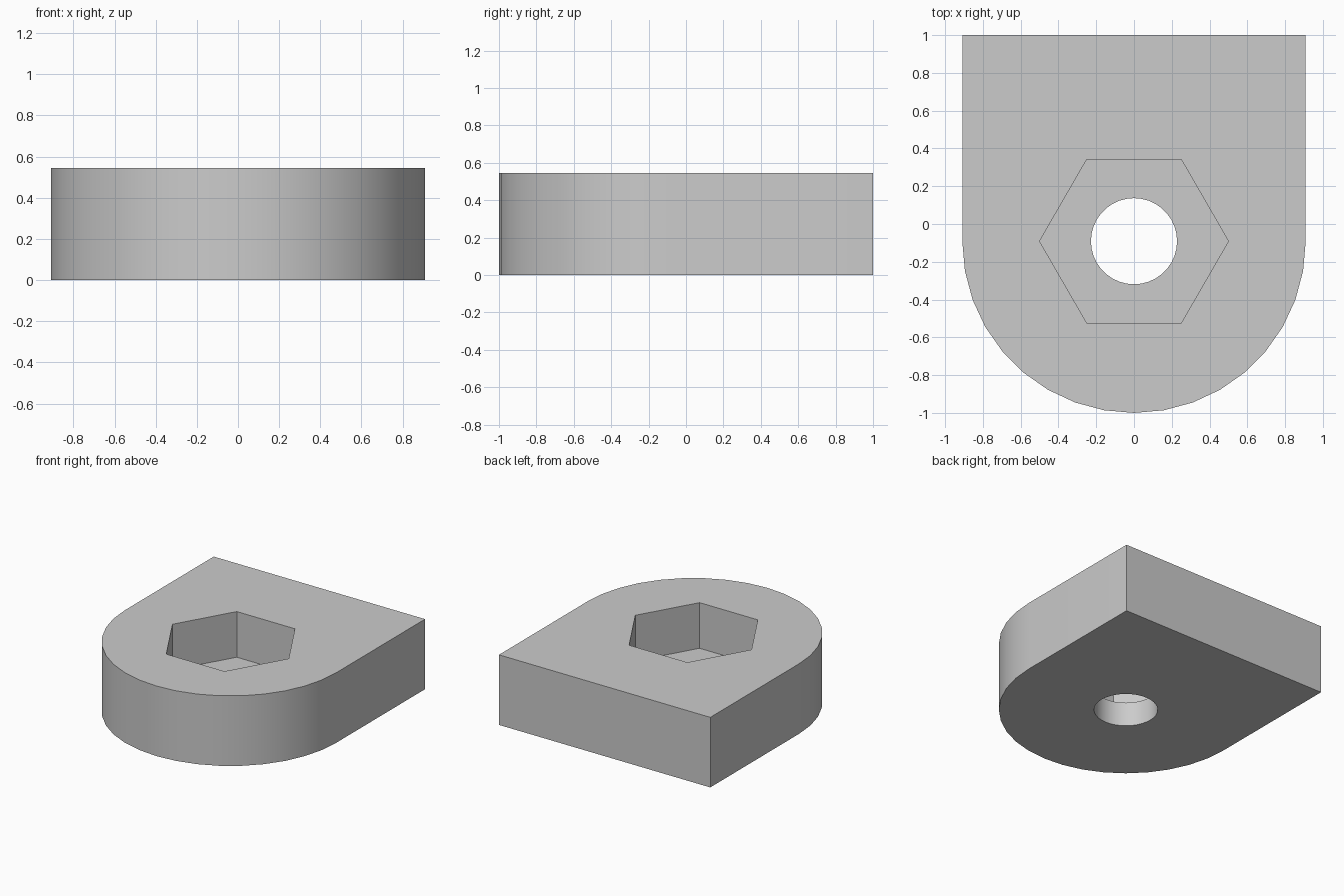
import bpy
import bmesh
from math import radians, cos, sin

default = bpy.data.objects.get("Cube")
if default:
    bpy.data.objects.remove(default, do_unlink=True)

HEIGHT = 0.545
FLOOR = 0.19        # bottom of the hexagonal pocket
RADIUS = 0.909
CENTRE_Y = RADIUS - 1


def arc(radius, start, end, steps):
    """Points along an arc around the bore axis, both ends included."""
    angles = [radians(start + (end - start) * i / steps) for i in range(steps + 1)]
    return [(radius * cos(a), CENTRE_Y + radius * sin(a)) for a in angles]


def tube(bm, points, low, high):
    """Vertical wall around a closed profile; returns its lower and upper edges."""
    rings = [[bm.verts.new((x, y, z)) for x, y in points] for z in (low, high)]
    edges = [[bm.edges.new((r[i - 1], r[i])) for i in range(len(r))] for r in rings]
    bm_low, bm_high = rings
    for i in range(len(points)):
        bm.faces.new((bm_low[i - 1], bm_low[i], bm_high[i], bm_high[i - 1]))
    return edges


def fill(bm, outer, inner):
    """Flat face between an outer outline and a hole."""
    bmesh.ops.triangle_fill(bm, edges=outer + inner, use_beauty=True)


bm = bmesh.new()

# Outer wall: half-round front, square back
outline = arc(RADIUS, 180, 360, 18) + [(RADIUS, 1), (-RADIUS, 1)]
body_low, body_high = tube(bm, outline, 0, HEIGHT)

# Hexagonal pocket and round through-hole
hex_low, hex_high = tube(bm, arc(0.5, 0, 360, 6)[:-1], FLOOR, HEIGHT)
bore_low, bore_high = tube(bm, arc(0.228, 0, 360, 36)[:-1], 0, FLOOR)

# Top, pocket floor and underside
fill(bm, body_high, hex_high)
fill(bm, hex_low, bore_high)
fill(bm, body_low, bore_low)
bmesh.ops.recalc_face_normals(bm, faces=bm.faces)

mesh = bpy.data.meshes.new("nut_holder_block")
bm.to_mesh(mesh)
bm.free()
block = bpy.data.objects.new("nut_holder_block", mesh)
bpy.context.collection.objects.link(block)

# Plain grey material
grey = bpy.data.materials.new("light_grey")
grey.use_nodes = True
colour = (0.6, 0.6, 0.6, 1)
grey.diffuse_color = colour
grey.node_tree.nodes["Principled BSDF"].inputs["Base Color"].default_value = colour
mesh.materials.append(grey)

# Smooth curved walls, crisp corners
bpy.ops.object.select_all(action='DESELECT')
block.select_set(True)
bpy.context.view_layer.objects.active = block
bpy.ops.object.shade_smooth_by_angle(angle=radians(30))
